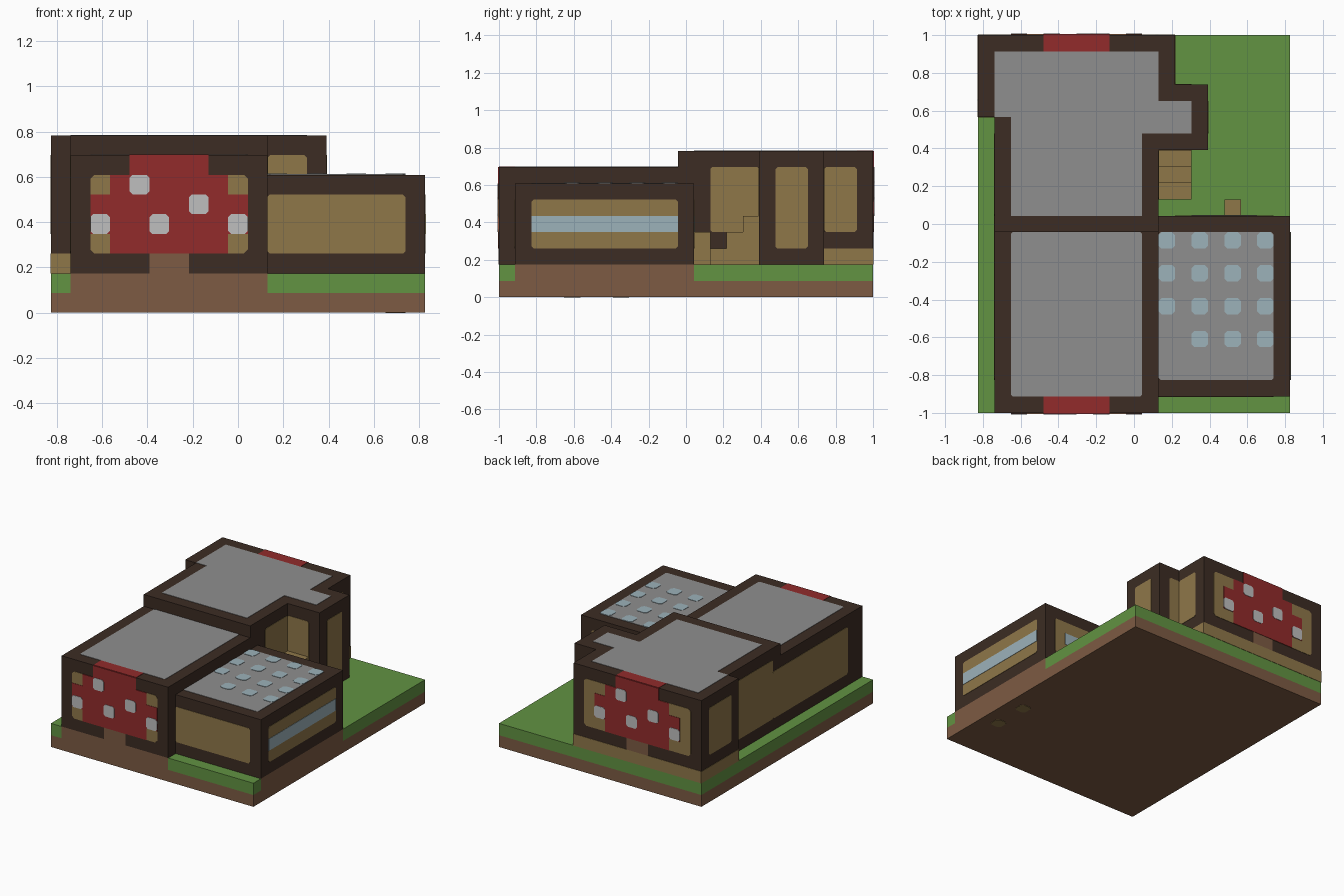
import bpy, bmesh
from mathutils import Vector

if "Cube" in bpy.data.objects:
    bpy.data.objects.remove(bpy.data.objects["Cube"], do_unlink=True)

CELL = 2 / 23          # everything is laid out on a block grid
LIFT = 0.03            # plate thickness per layer, in cells
ORIGIN = Vector((9.5, 11.5, 0))


def material(name, rgb):
    lin = [((c / 255 + 0.055) / 1.055) ** 2.4 for c in rgb]
    m = bpy.data.materials.new(name)
    m.use_nodes = True
    m.diffuse_color = (*lin, 1)
    bsdf = m.node_tree.nodes["Principled BSDF"]
    bsdf.inputs["Base Color"].default_value = (*lin, 1)
    bsdf.inputs["Roughness"].default_value = 0.9
    return m


GRASS = material("grass green", (98, 147, 66))
DIRT = material("dirt brown", (125, 91, 67))
DARK = material("dark timber", (60, 44, 35))
TAN = material("tan wood", (143, 119, 73))
RED = material("red", (146, 43, 43))
WHITE = material("pale grey", (191, 191, 191))
GREY = material("roof grey", (143, 143, 143))
BLUE = material("pale blue glass", (156, 178, 186))


def prism(name, pts, lo, hi, mat, axis="z"):
    """Extrude a 2D outline from lo to hi along an axis."""
    def place(u, v, d):
        p = {"x": (d, u, v), "y": (u, d, v), "z": (u, v, d)}[axis]
        return (Vector(p) - ORIGIN) * CELL
    bm = bmesh.new()
    face = bm.faces.new([bm.verts.new(place(u, v, lo)) for u, v in pts])
    top = bmesh.ops.extrude_face_region(bm, geom=[face])["geom"]
    shift = place(0, 0, hi) - place(0, 0, lo)
    bmesh.ops.translate(bm, vec=shift, verts=[g for g in top if isinstance(g, bmesh.types.BMVert)])
    bmesh.ops.recalc_face_normals(bm, faces=bm.faces)
    mesh = bpy.data.meshes.new(name)
    bm.to_mesh(mesh)
    bm.free()
    mesh.materials.append(mat)
    ob = bpy.data.objects.new(name, mesh)
    bpy.context.collection.objects.link(ob)
    return ob


def rect(a, b, c, d, cut=0.0):
    """Rectangle a..b by c..d, with clipped corners if cut is set."""
    if not cut:
        return [(a, c), (b, c), (b, d), (a, d)]
    return [(a + cut, c), (b - cut, c), (b, c + cut), (b, d - cut),
            (b - cut, d), (a + cut, d), (a, d - cut), (a, c + cut)]


def box(name, x0, x1, y0, y1, z0, z1, mat):
    return prism(name, rect(x0, x1, y0, y1), z0, z1, mat)


def plate(name, mat, side, pos, r, layer=1, cut=0.0):
    """Thin panel on a wall; side is like '+x' or '-y'."""
    h = LIFT * layer * (1 if side[0] == "+" else -1)
    return prism(name, rect(*r, cut), min(pos, pos + h), max(pos, pos + h), mat, side[1])


# Ground
box("dirt_base", 0, 19, 0, 23, 0, 1, DIRT)
box("front_hall_footing", 1, 11, 0, 11, 1, 2, DIRT)
box("side_wing_footing", 11, 19, 1, 12, 1, 2, DIRT)
box("grass_left_strip", 0, 1, 0, 11, 1, 2, GRASS)
box("grass_front_strip", 11, 19, 0, 1, 1, 2, GRASS)
prism("grass_back_lawn", [(0, 11), (11, 11), (11, 12), (19, 12), (19, 23), (0, 23)], 1, 2, GRASS)
for y in (4, 7):
    plate("underside_knot", TAN, "-z", 0, (17, 18, y, y + 1), cut=0.2)

# Main volumes
box("front_hall", 1, 11, 0, 11, 2, 8, DARK)
box("side_wing", 11, 19, 1, 12, 2, 7, DARK)
prism("back_hall", [(1, 11), (11, 11), (11, 16), (14, 16), (14, 20), (12, 20),
                    (12, 23), (0, 23), (0, 18), (1, 18)], 2, 9, DARK)

# Roofs
plate("front_hall_roof", GREY, "+z", 8, (2, 10, 1, 11), cut=0.12)
plate("side_wing_roof", GREY, "+z", 7, (11, 18, 2, 11), cut=0.12)
prism("back_hall_roof", [(2, 12), (10, 12), (10, 17), (13, 17), (13, 19), (11, 19),
                         (11, 22), (1, 22), (1, 18), (2, 18)], 9, 9 + LIFT, GREY)
plate("front_roof_red", RED, "+z", 8, (4, 8, 0, 1))
plate("back_roof_red", RED, "+z", 9, (4, 8, 22, 23))
for j in (4, 6, 8, 10):
    for i in (11, 13, 15, 17):
        if (i, j) != (11, 4):
            plate("skylight", BLUE, "+z", 7, (i, i + 1, j, j + 1), 2, 0.18)


# Red spotted gable, used on the front and (turned round) on the back
def gable(label, side, pos, up, panel, turned):
    def span(a, b):
        return (12 - b, 12 - a) if turned else (a, b)
    plate(label + "_tan_panel", TAN, side, pos, panel, 1, 0.2)
    for a, b, c, d in ((3, 9, 3, 7), (2, 10, 4, 6), (4, 8, 7, 8)):
        plate(label + "_red", RED, side, pos, (*span(a, b), c + up, d + up), 2)
    for x, z in ((4, 6), (7, 5), (2, 4), (5, 4), (9, 4)):
        plate(label + "_spot", WHITE, side, pos, (*span(x, x + 1), z + up, z + up + 1), 3, 0.15)
    plate(label + "_threshold", DIRT, side, pos, (*span(5, 7), 2 + up, 3 + up))


gable("front_gable", "-y", 0, 0, (2, 10, 3, 7), False)
gable("back_gable", "+y", 23, 1, (1, 11, 4, 8), True)

# Tan wall panels: name, side, position, extent
for name, side, pos, r in (
        ("side_wing_front_panel", "-y", 1, (11, 18, 3, 6)),
        ("side_wing_right_panel", "+x", 19, (2, 11, 3, 6)),
        ("side_wing_back_panel", "+y", 12, (12, 18, 3, 6)),
        ("front_hall_side_panel", "-x", 1, (2, 12, 3, 7)),
        ("back_hall_side_panel", "-x", 1, (12, 17, 3, 8)),
        ("back_corner_panel", "-x", 0, (19, 22, 4, 8)),
        ("stair_wall_panel", "+x", 11, (13, 16, 4, 8)),
        ("stair_end_panel", "-y", 16, (11, 13, 2, 8)),
        ("bay_panel", "+x", 14, (17, 19, 3, 8)),
        ("bay_back_panel", "+y", 20, (12, 13, 4, 8)),
        ("back_right_panel", "+x", 12, (20, 22, 4, 8))):
    plate(name, TAN, side, pos, r, cut=0.12)

# Tan footing course round the back hall
for side, pos, r in (("+y", 23, (0, 12, 2, 3)), ("-x", 0, (18, 23, 2, 3)),
                     ("-y", 18, (0, 1, 2, 3)), ("+x", 12, (20, 23, 2, 3))):
    plate("footing_course", TAN, side, pos, r)

# Glass stripes on the side wing
plate("right_glass_stripe", BLUE, "+x", 19, (2, 11, 4, 5), 2)
plate("back_glass_stripe", BLUE, "+y", 12, (13, 17, 4, 5), 2)

# Stairs and post
for k in range(3):
    box("stair_step", 11, 13, 13 + k, 14 + k, 2, 3 + k, TAN)
box("yard_post", 15, 16, 12, 13, 2, 4, TAN)
